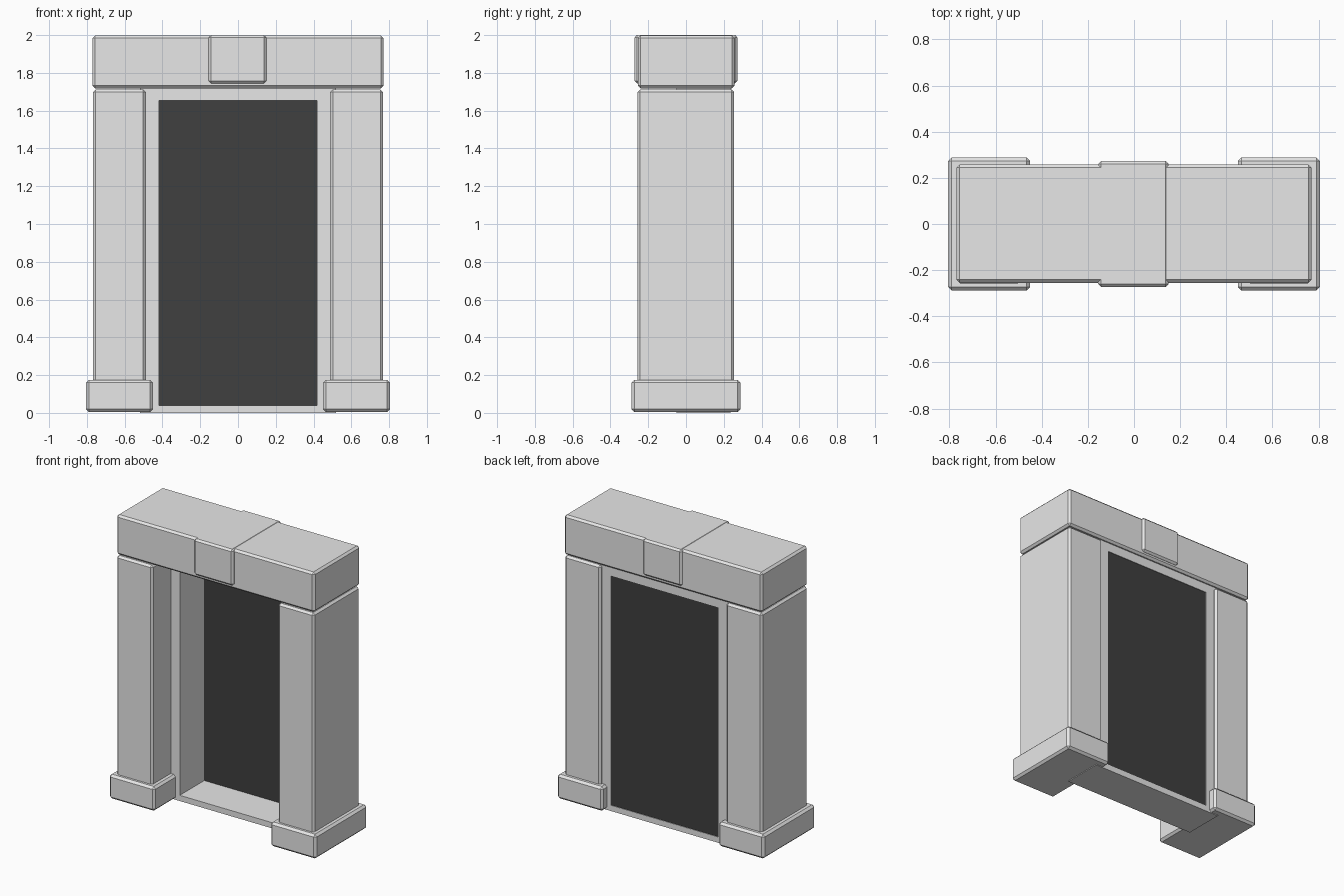
import bpy
import bmesh
from mathutils import Vector

if "Cube" in bpy.data.objects:
    bpy.data.objects.remove(bpy.data.objects["Cube"])


def material(name, value):
    m = bpy.data.materials.new(name)
    m.diffuse_color = (value, value, value, 1)
    m.use_nodes = True
    m.node_tree.nodes["Principled BSDF"].inputs["Base Color"].default_value = m.diffuse_color
    return m


stone = material("grey stone", 0.8)
dark = material("dark opening", 0.05)


def block(name, x, y, z, mat=stone, bevel=0.0):
    """Box spanning the given (min, max) ranges, with worn chamfered edges."""
    lo, hi = Vector((x[0], y[0], z[0])), Vector((x[1], y[1], z[1]))
    mid, size = (lo + hi) / 2, hi - lo
    bm = bmesh.new()
    bmesh.ops.create_cube(bm, size=1)
    for v in bm.verts:
        v.co = Vector(a * b for a, b in zip(v.co, size))
    mesh = bpy.data.meshes.new(name)
    bm.to_mesh(mesh)
    bm.free()
    mesh.materials.append(mat)
    ob = bpy.data.objects.new(name, mesh)
    ob.location = mid
    bpy.context.collection.objects.link(ob)
    if bevel:
        mod = ob.modifiers.new("chamfer", "BEVEL")
        mod.width = bevel
        mod.segments = 1
    return ob


# Pillars, their base blocks and the upright frame jambs on both sides
for side, s in (("left", -1), ("right", 1)):
    def span(a, b):
        return tuple(sorted((s * a, s * b)))
    block(side + "_base", span(0.45, 0.805), (-0.288, 0.288), (0.005, 0.175), bevel=0.015)
    block(side + "_pillar", span(0.488, 0.768), (-0.257, 0.255), (0.16, 1.712), bevel=0.014)
    block(side + "_jamb", span(0.418, 0.52), (-0.05, 0.235), (0, 1.73))

# Sill and head of the recessed frame
block("frame_sill", (-0.418, 0.418), (-0.05, 0.235), (0, 0.04))
block("frame_head", (-0.418, 0.418), (-0.05, 0.235), (1.655, 1.73))

# Dark panel closing the opening near the back
block("door_panel", (-0.418, 0.418), (0.222, 0.231), (0.04, 1.655), dark)

# Lintel with a keystone standing proud on front and back
block("lintel", (-0.77, 0.77), (-0.255, 0.258), (1.718, 1.998), bevel=0.014)
block("keystone", (-0.155, 0.15), (-0.273, 0.273), (1.745, 2.0), bevel=0.013)
